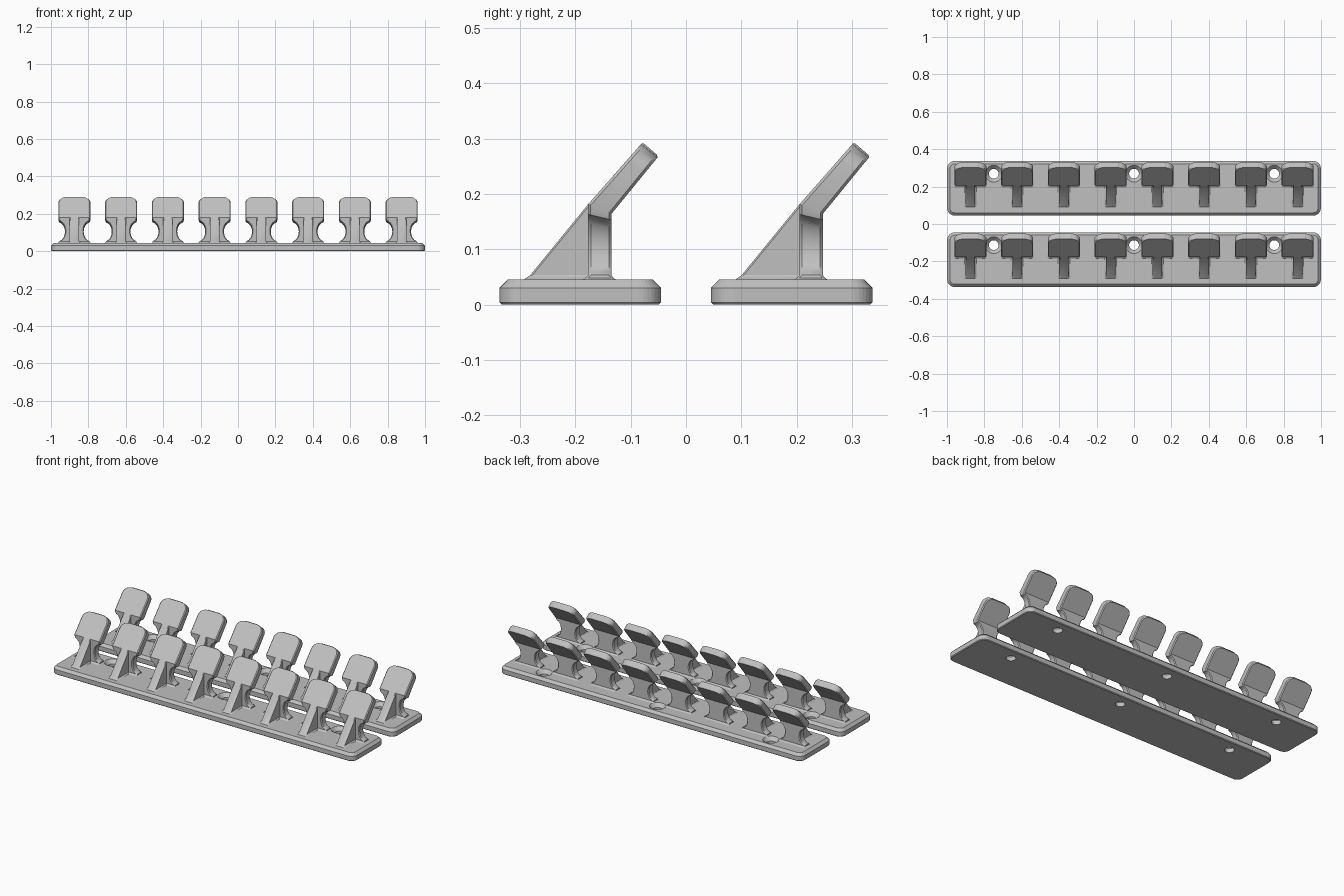
import bpy, bmesh, math

if "Cube" in bpy.data.objects:
    bpy.data.objects.remove(bpy.data.objects["Cube"])

grey = bpy.data.materials.new("light_grey_plastic")
grey.diffuse_color = (0.53, 0.53, 0.53, 1)
grey.use_nodes = True
grey.node_tree.nodes["Principled BSDF"].inputs["Base Color"].default_value = grey.diffuse_color


def loft(name, rings, smooth=True):
    """Skin a stack of equal-length closed rings and cap both ends."""
    bm = bmesh.new()
    rows = [[bm.verts.new(p) for p in r] for r in rings]
    n = len(rows[0])
    for a, b in zip(rows, rows[1:]):
        for i in range(n):
            bm.faces.new((a[i], a[(i + 1) % n], b[(i + 1) % n], b[i]))
    bm.faces.new(rows[0][::-1])
    bm.faces.new(rows[-1])
    bmesh.ops.recalc_face_normals(bm, faces=bm.faces)
    mesh = bpy.data.meshes.new(name)
    bm.to_mesh(mesh)
    bm.free()
    mesh.materials.append(grey)
    obj = bpy.data.objects.new(name, mesh)
    bpy.context.collection.objects.link(obj)
    if smooth:
        bpy.ops.object.select_all(action='DESELECT')
        obj.select_set(True)
        bpy.context.view_layer.objects.active = obj
        bpy.ops.object.shade_smooth_by_angle(angle=math.radians(28))
    return obj


def rounded_rect(hx, hy, r, z, seg=8):
    pts = []
    for k, (sx, sy) in enumerate([(1, 1), (-1, 1), (-1, -1), (1, -1)]):
        for i in range(seg + 1):
            a = math.pi / 2 * (k + i / seg)
            pts.append((sx * (hx - r) + r * math.cos(a),
                        sy * (hy - r) + r * math.sin(a), z))
    return pts


def octagon(front, back, w, c):
    """Chamfered slab section between a front and a back (y, z) point."""
    fy, fz = front
    by, bz = back
    t = c / math.hypot(by - fy, bz - fz)
    out = []
    for x, s in [(w - c, 0), (w, t), (w, 1 - t), (w - c, 1),
                 (c - w, 1), (-w, 1 - t), (-w, t), (c - w, 0)]:
        out.append((x, fy + (by - fy) * s, fz + (bz - fz) * s))
    return out


def circle(x, y, r, z, n=32):
    return [(x + r * math.cos(2 * math.pi * i / n),
             y + r * math.sin(2 * math.pi * i / n), z) for i in range(n)]


# Side profile of a peg, relative to the middle of its strip
F0, F1 = (0.014, 0.181), (0.1125, 0.293)     # front face of the paddle
B0, B1 = (0.0565, 0.164), (0.1415, 0.268)    # back face of the paddle
HALF, CH = 0.086, 0.005


def lerp(a, b, t):
    return (a[0] + (b[0] - a[0]) * t, a[1] + (b[1] - a[1]) * t)


def peg_rings():
    rings = []
    # foot fillet, then scooped waist
    rings.append(octagon((0.004, 0.044), (0.066, 0.044), 0.088, CH))
    rings.append(octagon((0.009, 0.048), (0.060, 0.048), 0.082, CH))
    n = 14
    for i in range(n + 1):
        t = i / n
        u = 2 * t - 1
        w = 0.050 + 0.031 * (1 - math.sqrt(max(0, 1 - (0.98 * u) ** 2))) / 0.8
        rings.append(octagon((F0[0], 0.053 + 0.110 * t),
                             (B0[0], 0.053 + 0.100 * t), w, CH))
    # fold, straight sides, rounded top corners
    rings.append(octagon(F0, B0, HALF, CH))
    length = math.dist(F0, F1)
    r = 0.042
    for i in range(9):
        a = math.pi / 2 * i / 8
        t = 1 - (r - (r - 0.003) * math.sin(a)) / length
        rings.append(octagon(lerp(F0, F1, t), lerp(B0, B1, t),
                             HALF - r * (1 - math.cos(a)), CH))
    # chamfered end
    f, b = lerp(F1, B1, 0.1), lerp(F1, B1, 0.9)
    rings.append(octagon(f, b, HALF - r - 0.004, 0.003))
    return rings


def rib_rings():
    rings = []
    for z, w in [(0.044, 0.034), (0.047, 0.029), (0.053, 0.025), (0.181, 0.025)]:
        y = -0.097 + (z - 0.045) * (F0[0] + 0.097) / (F0[1] - 0.045)
        if z < 0.05:
            y -= 0.004
        rings.append(octagon((y, z), (0.024, z), w, 0.004))
    return rings


def place(mesh_obj, name, x, y):
    obj = bpy.data.objects.new(name, mesh_obj.data)
    obj.location = (x, y, 0)
    bpy.context.collection.objects.link(obj)


peg = loft("peg", peg_rings())
rib = loft("peg_rib", rib_rings())

for label, y0 in (("front", -0.191), ("back", 0.191)):
    # Mounting strip with chamfered edges
    strip = loft(label + "_strip", [
        rounded_rect(0.995, 0.142, 0.036, 0.0),
        rounded_rect(0.999, 0.146, 0.04, 0.004),
        rounded_rect(0.999, 0.146, 0.04, 0.030),
        rounded_rect(0.984, 0.131, 0.025, 0.045)], smooth=False)
    strip.location.y = y0

    # Countersunk screw holes
    for x in (-0.75, 0, 0.75):
        cutter = loft("screw_hole_cutter", [
            circle(x, 0.078, 0.026, -0.02), circle(x, 0.078, 0.026, 0.024),
            circle(x, 0.078, 0.045, 0.045), circle(x, 0.078, 0.045, 0.06)],
            smooth=False)
        cutter.location.y = y0
        cutter.hide_render = True
        cutter.hide_set(True)
        mod = strip.modifiers.new("screw_hole", 'BOOLEAN')
        mod.operation = 'DIFFERENCE'
        mod.solver = 'EXACT'
        mod.object = cutter

    # Eight pegs with bracing ribs
    for i in range(8):
        x = -0.875 + 0.25 * i
        place(peg, label + "_peg", x, y0)
        place(rib, label + "_rib", x, y0)

bpy.data.objects.remove(peg)
bpy.data.objects.remove(rib)
